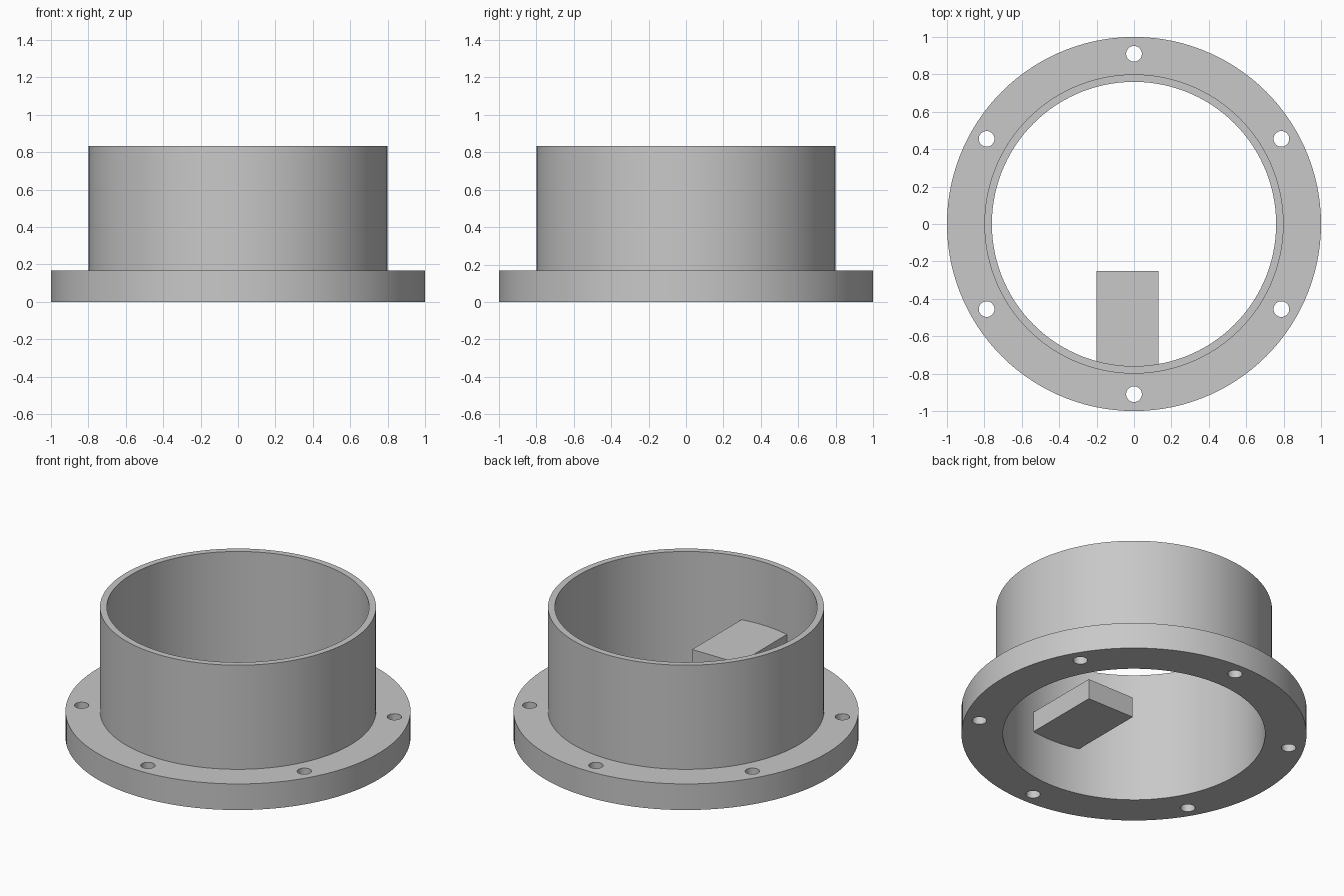
import bpy, bmesh, math
from mathutils import Matrix, Vector

cube = bpy.data.objects.get("Cube")
if cube:
    bpy.data.objects.remove(cube, do_unlink=True)

SEGMENTS = 120
OUTER, TUBE, BORE = 1.0, 0.8, 0.76
FLANGE_TOP, HEIGHT = 0.167, 0.833
HOLE_RING, HOLE_RADIUS, HOLES = 0.91, 0.042, 6

grey = bpy.data.materials.new("plain grey")
grey.use_nodes = True
colour = (0.58, 0.58, 0.58, 1)
grey.diffuse_color = colour
grey.node_tree.nodes["Principled BSDF"].inputs["Base Color"].default_value = colour


def finish(name, bm):
    """Turn a bmesh into a named grey object."""
    bmesh.ops.recalc_face_normals(bm, faces=bm.faces)
    mesh = bpy.data.meshes.new(name)
    bm.to_mesh(mesh)
    bm.free()
    mesh.materials.append(grey)
    obj = bpy.data.objects.new(name, mesh)
    bpy.context.collection.objects.link(obj)
    return obj


def lathe(name, profile):
    """Revolve a closed (radius, height) profile around z."""
    bm = bmesh.new()
    verts = [bm.verts.new((r, 0, z)) for r, z in profile]
    edges = [bm.edges.new((v, verts[i - 1])) for i, v in enumerate(verts)]
    bmesh.ops.spin(bm, geom=verts + edges, cent=(0, 0, 0), axis=(0, 0, 1),
                   angle=math.tau, steps=SEGMENTS, use_merge=True)
    bmesh.ops.remove_doubles(bm, verts=bm.verts, dist=1e-5)
    return finish(name, bm)


# Flange and tube as one turned body
body = lathe("flanged_tube", [(BORE, 0), (OUTER, 0), (OUTER, FLANGE_TOP),
                              (TUBE, FLANGE_TOP), (TUBE, HEIGHT), (BORE, HEIGHT)])

# Ring of bolt holes through the flange
bm = bmesh.new()
for i in range(HOLES):
    a = math.pi / 2 + i * math.tau / HOLES
    spot = Vector((math.cos(a) * HOLE_RING, math.sin(a) * HOLE_RING, FLANGE_TOP / 2))
    bmesh.ops.create_cone(bm, cap_ends=True, segments=32, radius1=HOLE_RADIUS,
                          radius2=HOLE_RADIUS, depth=FLANGE_TOP * 2,
                          matrix=Matrix.Translation(spot))
cutter = finish("bolt_hole_cutter", bm)
cutter.hide_render = True

drill = body.modifiers.new("bolt_holes", 'BOOLEAN')
drill.operation = 'DIFFERENCE'
drill.solver = 'EXACT'
drill.object = cutter
bpy.ops.object.select_all(action='DESELECT')
bpy.context.view_layer.objects.active = body
body.select_set(True)
bpy.ops.object.modifier_apply(modifier=drill.name)
bpy.data.objects.remove(cutter, do_unlink=True)
bpy.ops.object.shade_smooth_by_angle(angle=math.radians(30))

# Block reaching inward from the front wall, its root buried in the wall
low, high = Vector((-0.2, -0.77, 0.3)), Vector((0.132, -0.25, 0.43))
bm = bmesh.new()
bmesh.ops.create_cube(bm, size=1, matrix=Matrix.Translation((low + high) / 2)
                      @ Matrix.Diagonal((*(high - low), 1)))
finish("inner_block", bm)
